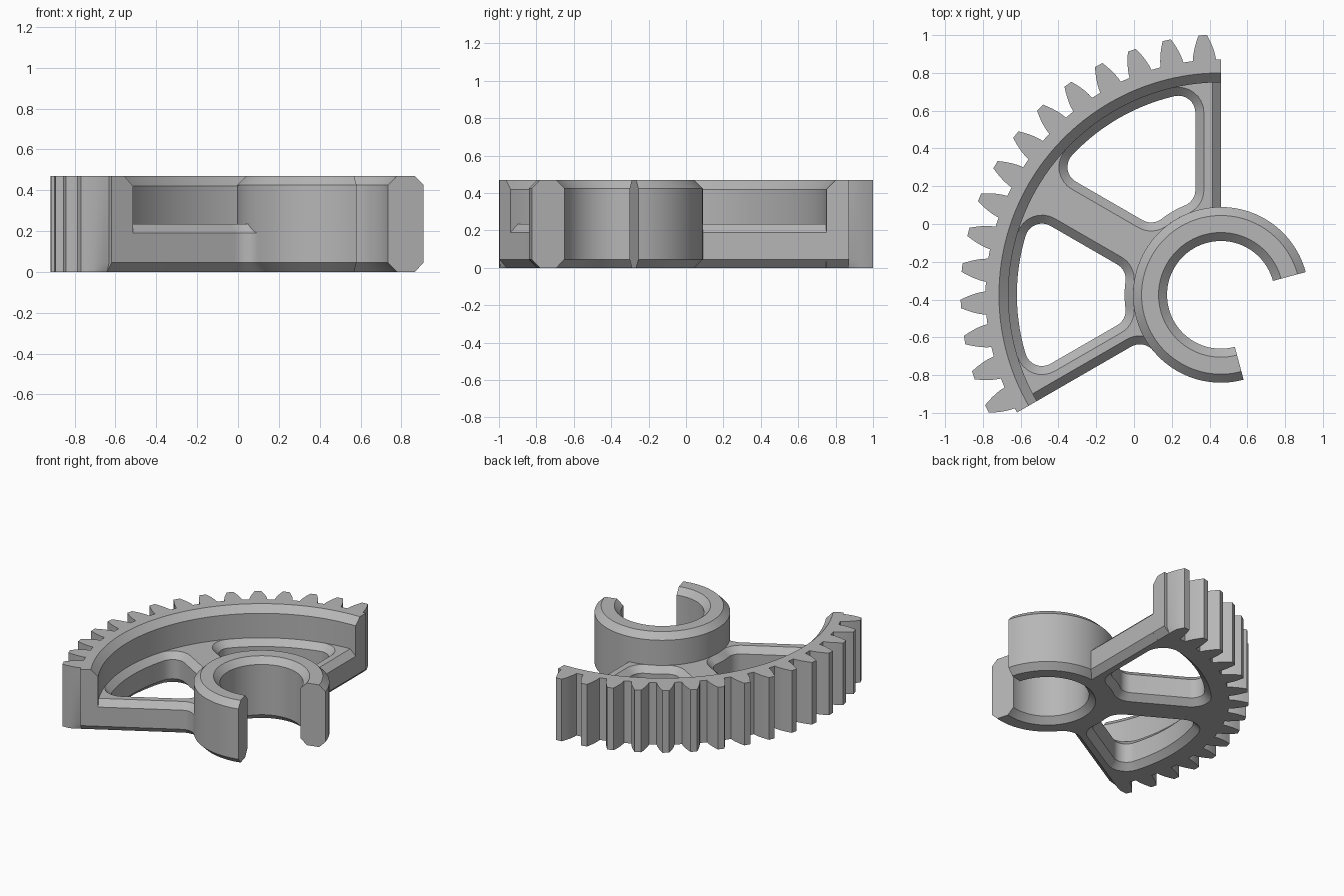
import bpy
import bmesh
from math import sin, cos, tan, acos, asin, sqrt, radians, degrees, pi
from mathutils import Vector

if "Cube" in bpy.data.objects:
    bpy.data.objects.remove(bpy.data.objects["Cube"], do_unlink=True)

CENTRE = Vector((0.46, -0.375, 0))
HEIGHT, WEB = 0.47, 0.235          # full height, height of the thin web
CH = 0.045                         # chamfer size
START, END = 90, 210               # sector limits in degrees
TEETH, PITCH = 15, 8
TIP_R, PITCH_R, ROOT_R = 1.378, 1.319, 1.246
RIM_R, HUB_R, BORE_R = 1.125, 0.465, 0.285
FILLET = 0.09

grey = bpy.data.materials.new("mid_grey")
grey.use_nodes = True
grey.diffuse_color = (0.47, 0.47, 0.47, 1)
grey.node_tree.nodes["Principled BSDF"].inputs["Base Color"].default_value = grey.diffuse_color


def polar(r, deg, centre=CENTRE):
    a = radians(deg)
    return centre + Vector((r * cos(a), r * sin(a), 0))


def arc(r, a0, a1, n, centre=CENTRE):
    return [polar(r, a0 + (a1 - a0) * i / n, centre) for i in range(n + 1)]


def at_height(points, z):
    return [Vector((p.x, p.y, z)) for p in points]


def loft(name, walls):
    """Join the rings of each wall, then fill both ends, leaving inner walls open as holes."""
    bm = bmesh.new()
    caps = ([], [])
    for rings in walls:
        rows = [[bm.verts.new(p) for p in ring] for ring in rings]
        n = len(rows[0])
        for low, high in zip(rows, rows[1:]):
            for i in range(n):
                j = (i + 1) % n
                bm.faces.new((low[i], low[j], high[j], high[i]))
        for cap, row in zip(caps, (rows[0], rows[-1])):
            cap += [bm.edges.get((row[i], row[(i + 1) % n])) for i in range(n)]
    for cap in caps:
        bmesh.ops.triangle_fill(bm, edges=cap, use_beauty=True)
    bmesh.ops.recalc_face_normals(bm, faces=bm.faces[:])
    mesh = bpy.data.meshes.new(name)
    bm.to_mesh(mesh)
    bm.free()
    mesh.materials.append(grey)
    obj = bpy.data.objects.new(name, mesh)
    bpy.context.collection.objects.link(obj)
    bpy.ops.object.select_all(action='DESELECT')
    obj.select_set(True)
    bpy.context.view_layer.objects.active = obj
    bpy.ops.object.shade_smooth_by_angle(angle=radians(25))
    return obj


# Toothed rim: involute teeth outside, chamfered arc inside
def half_angle(r):
    base = PITCH_R * cos(radians(20))
    a = acos(min(1, base / r))
    inv20 = tan(radians(20)) - radians(20)
    return PITCH / 4 + degrees(inv20 - (tan(a) - a))


def rim_outline(inner_r):
    pts = [polar(ROOT_R, START)]
    steps = [ROOT_R + (TIP_R - ROOT_R) * i / 5 for i in range(6)]
    for k in range(TEETH):
        mid = START + PITCH * (k + 0.5)
        pts += [polar(r, mid - half_angle(r)) for r in steps]
        pts += [polar(r, mid + half_angle(r)) for r in reversed(steps)]
        pts.append(polar(ROOT_R, mid + PITCH / 2))
    return pts + arc(inner_r, END, START, 60)


def trim_ends(points, inset):
    """Push points that lie too close to the two sector ends inwards."""
    out = []
    for p in points:
        p = p.copy()
        for deg, side in ((START, 90), (END, -90)):
            n = polar(1, deg + side, Vector())
            d = (p - CENTRE).dot(n)
            if d < inset:
                p += n * (inset - d)
        out.append(p)
    return out


plain, flared = rim_outline(RIM_R), rim_outline(RIM_R + 0.05)
loft("toothed_rim", [[at_height(trim_ends(plain, CH), 0), at_height(plain, CH),
                      at_height(plain, HEIGHT - 0.05), at_height(flared, HEIGHT)]])


# Web with two rounded pockets and a filleted lower edge
def web_outline(inset):
    outer, inner = RIM_R + 0.025, 0.38
    da, db = degrees(asin(inset / outer)), degrees(asin(inset / inner))
    e = degrees(asin(FILLET / (HUB_R + FILLET)))
    centre = polar(HUB_R + FILLET, END + e)
    pts = arc(outer, START + da, END - da, 60)
    pts += arc(FILLET + inset, END - 90, END + e - 180, 10, centre)
    return pts + arc(inner, END + e, START + db, 30)


def pocket_outline(a, b, grow):
    inner, outer, off = HUB_R + CH, RIM_R - CH, 0.135 + FILLET
    r_in, r_out = inner + FILLET, outer - FILLET
    e_in, e_out = degrees(asin(off / r_in)), degrees(asin(off / r_out))
    f = FILLET + grow
    pts = arc(f, a + e_in + 180, a + 270, 8, polar(r_in, a + e_in))
    pts += arc(f, a + 270, a + e_out + 360, 8, polar(r_out, a + e_out))
    pts += arc(outer + grow, a + e_out, b - e_out, 24)[1:-1]
    pts += arc(f, b - e_out, b + 90, 8, polar(r_out, b - e_out))
    pts += arc(f, b + 90, b - e_in + 180, 8, polar(r_in, b - e_in))
    return pts + arc(inner - grow, b - e_in, a + e_in, 8)[1:-1]


levels = ((0, CH), (CH, 0), (WEB - CH, 0), (WEB, CH))
web_walls = [[at_height(web_outline(g), z) for z, g in levels]]
for first in (START, START + 60):
    web_walls.append([at_height(pocket_outline(first, first + 60, g), z) for z, g in levels])
loft("spoked_web", web_walls)

# Open hub: chamfered ring section swept around, leaving a quarter gap
lo, hi = BORE_R, HUB_R
section = [(lo + CH, 0), (hi - CH, 0), (hi, CH), (hi, HEIGHT - CH),
           (hi - CH, HEIGHT), (lo + CH, HEIGHT), (lo, HEIGHT - CH), (lo, CH)]
hub_rings = [[polar(r, 15 + 3 * i) + Vector((0, 0, z)) for r, z in section] for i in range(91)]
loft("open_hub", [hub_rings])
